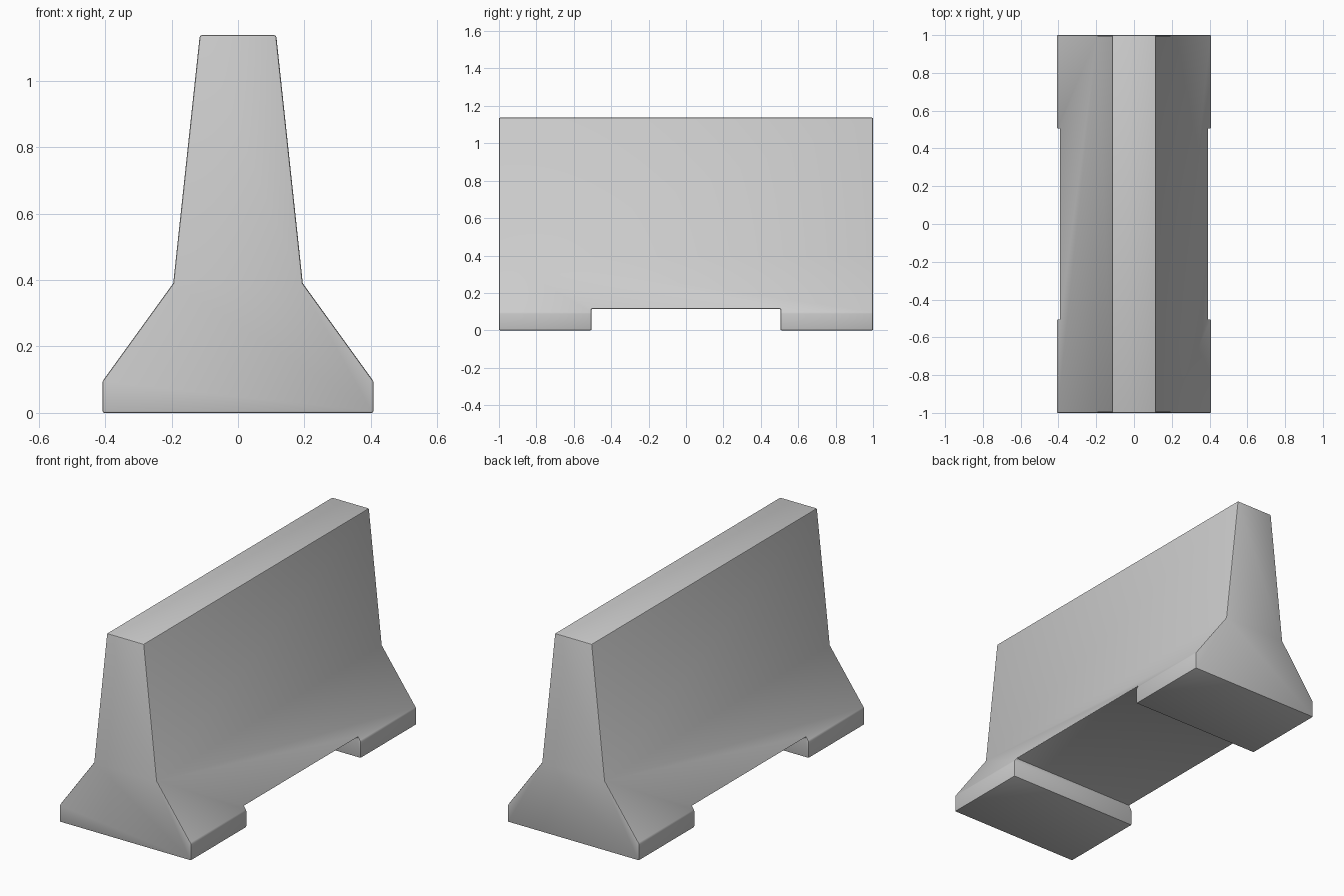
import bpy, bmesh
from math import radians

if "Cube" in bpy.data.objects:
    bpy.data.objects.remove(bpy.data.objects["Cube"])

# Half of the barrier cross-section (x, z), bottom to top
HALF = [(0.408, 0.0), (0.408, 0.095), (0.195, 0.39), (0.115, 1.137)]
LENGTH = 2.0


def extrude_profile(name, points, length):
    """Extrude a closed x-z profile along y, centred on y = 0."""
    bm = bmesh.new()
    face = bm.faces.new([bm.verts.new((x, -length / 2, z)) for x, z in points])
    out = bmesh.ops.extrude_face_region(bm, geom=[face])
    verts = [v for v in out["geom"] if isinstance(v, bmesh.types.BMVert)]
    bmesh.ops.translate(bm, verts=verts, vec=(0, length, 0))
    bmesh.ops.recalc_face_normals(bm, faces=bm.faces)
    mesh = bpy.data.meshes.new(name)
    bm.to_mesh(mesh)
    bm.free()
    obj = bpy.data.objects.new(name, mesh)
    bpy.context.collection.objects.link(obj)
    return obj


# Concrete barrier body
profile = HALF + [(-x, z) for x, z in reversed(HALF)]
barrier = extrude_profile("concrete_barrier", profile, LENGTH)

# Slot under the middle, leaving a foot at each end
slot = extrude_profile("slot_cutter", [(-0.6, -0.2), (0.6, -0.2), (0.6, 0.115), (-0.6, 0.115)], 1.01)
slot.hide_render = True

cut = barrier.modifiers.new("slot", 'BOOLEAN')
cut.operation = 'DIFFERENCE'
cut.solver = 'EXACT'
cut.object = slot

# Slightly worn edges
bevel = barrier.modifiers.new("soft_edges", 'BEVEL')
bevel.width = 0.006
bevel.segments = 2
bevel.limit_method = 'ANGLE'
bevel.angle_limit = radians(33)

# Apply the modifiers, then drop the cutter
bpy.context.view_layer.objects.active = barrier
barrier.select_set(True)
for mod in ("slot", "soft_edges"):
    bpy.ops.object.modifier_apply(modifier=mod)
bpy.data.objects.remove(slot)
bpy.ops.object.shade_smooth_by_angle(angle=radians(28))
